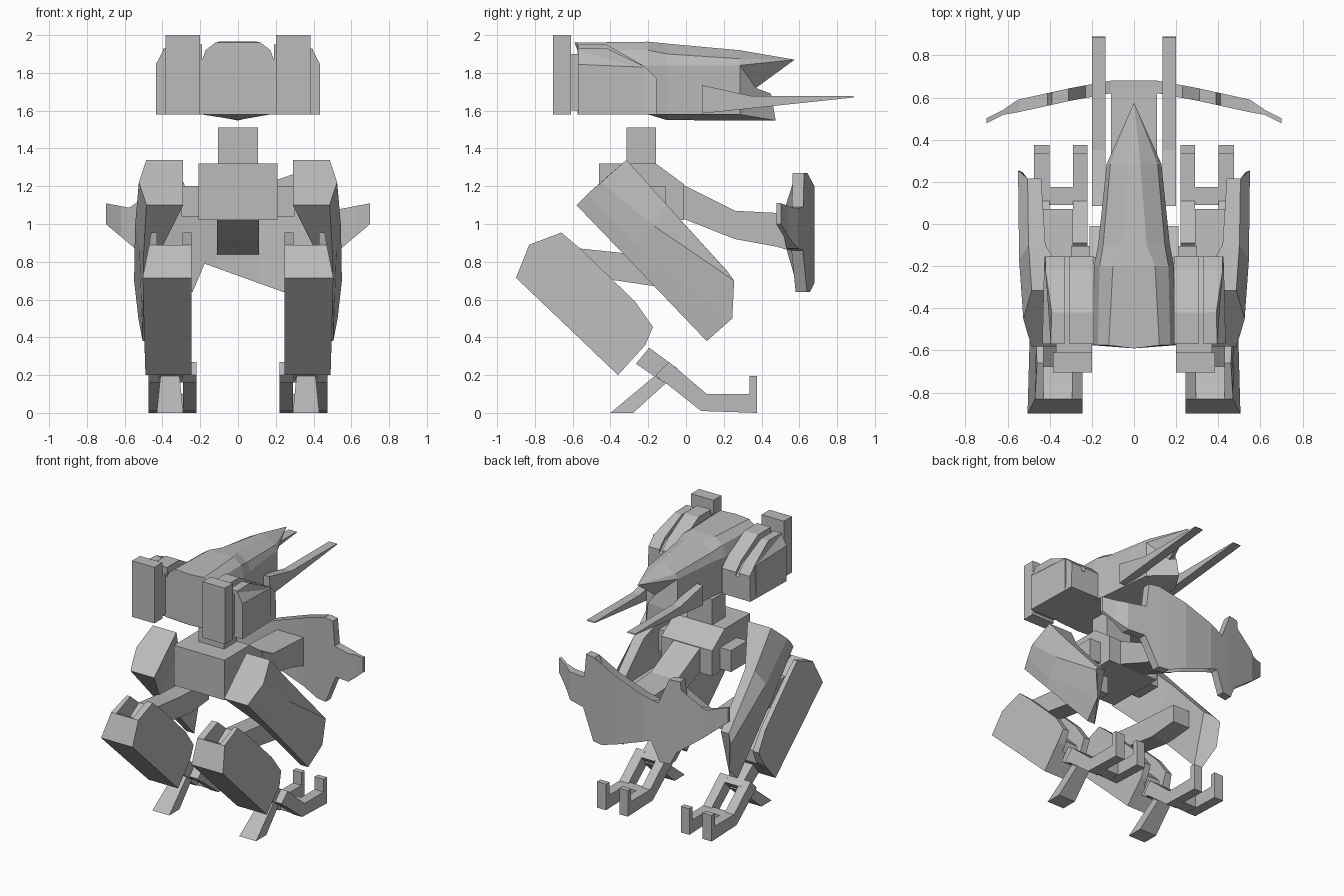
import bpy, bmesh
from mathutils import Vector

old = bpy.data.objects.get("Cube")
if old:
    bpy.data.objects.remove(old, do_unlink=True)

grey = bpy.data.materials.new("light grey metal")
grey.use_nodes = True
GREY = (0.5, 0.5, 0.5, 1)
grey.diffuse_color = GREY
grey.node_tree.nodes["Principled BSDF"].inputs["Base Color"].default_value = GREY


def finish(bm, name):
    bmesh.ops.recalc_face_normals(bm, faces=bm.faces)
    mesh = bpy.data.meshes.new(name)
    bm.to_mesh(mesh)
    bm.free()
    mesh.materials.append(grey)
    obj = bpy.data.objects.new(name, mesh)
    bpy.context.collection.objects.link(obj)
    return obj


def loft(name, rings, mirror=False):
    """Skin rings of points in order and cap both ends; optionally make both sides."""
    for side in ((1, -1) if mirror else (1,)):
        bm = bmesh.new()
        loops = [[bm.verts.new((x * side, y, z)) for x, y, z in r] for r in rings]
        n = len(loops[0])
        for a, b in zip(loops, loops[1:]):
            for i in range(n):
                j = (i + 1) % n
                bm.faces.new((a[i], a[j], b[j], b[i]))
        bm.faces.new(loops[0])
        bm.faces.new(loops[-1])
        label = name if not mirror else ("left_" if side > 0 else "right_") + name
        finish(bm, label)


def prism(name, x0, x1, profile, mirror=False):
    """Sweep a y-z profile sideways; x0 and x1 are numbers or one value per point."""
    def ring(x):
        xs = x if isinstance(x, list) else [x] * len(profile)
        return [(a, y, z) for a, (y, z) in zip(xs, profile)]
    loft(name, [ring(x0), ring(x1)], mirror)


def box(name, x0, x1, y0, y1, z0, z1, mirror=False):
    prism(name, x0, x1, [(y0, z0), (y1, z0), (y1, z1), (y0, z1)], mirror)


# Pelvis, neck and hip joints
prism("pelvis", -0.21, 0.21, [(-0.46, 1.02), (-0.01, 1.02), (-0.01, 1.21),
                              (-0.16, 1.32), (-0.46, 1.32)])
box("neck", -0.105, 0.105, -0.315, -0.16, 1.32, 1.51)
box("hip_joint", 0.2, 0.3, -0.3, -0.105, 1.04, 1.2, True)


# Head hull, tapering to a crest point over a notch and a keel
def hull(y, w, flat, top, shoulder, keel):
    half = [(w, 1.58), (w, 1.84), (w * 0.86, shoulder), (flat, top)]
    right = [(x, y, z) for x, z in half]
    left = [(-x, y, z) for x, z in reversed(half)]
    return [(0, y, keel)] + right + [(0, y, top)] + left


bm = bmesh.new()
stations = [hull(-0.575, 0.2, 0.12, 1.96, 1.92, 1.58),
            hull(-0.2, 0.19, 0.1, 1.965, 1.92, 1.58),
            hull(-0.1, 0.17, 0.06, 1.955, 1.9, 1.55),
            hull(0.285, 0.13, 0.03, 1.92, 1.875, 1.548)]
loops = [[bm.verts.new(p) for p in s] for s in stations]
loops[0][0].co.y = loops[0][5].co.y = -0.59
for a, b in zip(loops, loops[1:]):
    for i in range(10):
        j = (i + 1) % 10
        bm.faces.new((a[i], a[j], b[j], b[i]))
bm.faces.new(loops[0])
end = loops[-1]
tip, notch, lip, keel = [bm.verts.new((0, y, z)) for y, z in
                         [(0.575, 1.87), (0.37, 1.72), (0.45, 1.69), (0.475, 1.548)]]
for idx in ((0, 1, 2, 3, 4, 5), (0, 9, 8, 7, 6, 5)):
    e = [end[i] for i in idx]
    for f in ((e[0], e[1], keel), (e[1], lip, keel), (e[1], e[2], notch, lip),
              (e[2], tip, notch), (e[2], e[3], tip), (e[3], e[4], tip), (e[4], e[5], tip)):
        bm.faces.new(f)
finish(bm, "head")

# Swept horns at the back of the head
prism("horn", 0.135, 0.2, [(0.085, 1.585), (0.89, 1.67), (0.885, 1.677),
                           (0.35, 1.677), (0.085, 1.735)], True)

# Side pods: two cowls with a groove between, and a shield plate in front
pod = [(-0.57, 1.58), (-0.57, 1.93), (-0.42, 1.93), (-0.22, 1.835), (-0.155, 1.77), (-0.155, 1.58)]
low = [(y, z if z < 1.6 else z - 0.03) for y, z in pod]
prism("inner_cowl", 0.19, 0.305, [(y, z + 0.02 if z > 1.9 else z) for y, z in pod], True)
prism("cowl_groove", 0.305, 0.33, low, True)
prism("outer_cowl", 0.33, [0.435, 0.395, 0.39, 0.42, 0.42, 0.425], pod, True)
loft("cowl_side", [[(x, -0.57, z) for x, z in ((0.36, 1.58), (0.435, 1.58), (0.435, 1.845), (0.395, 1.92))],
                   [(x, -0.22, z) for x, z in ((0.36, 1.58), (0.427, 1.58), (0.427, 1.83), (0.41, 1.835))]], True)
box("shield_mount", 0.2, 0.37, -0.61, -0.565, 1.6, 1.9, True)
box("shield_plate", 0.2, 0.385, -0.705, -0.61, 1.58, 2.0, True)

# Thigh armour: ridged on the outside, thinning inward toward the knee
def thigh(pts, xin, xo, xr):
    xs = [xin, xo, xr, (xr + xo) / 2, xo, xin]
    return [(x, y, z) for x, (y, z) in zip(xs, [pts[0]] + pts + [pts[-1]])]


loft("thigh", [
    thigh([(-0.315, 1.34), (-0.45, 1.22), (-0.52, 1.16), (-0.58, 1.1)], 0.29, 0.485, 0.525),
    thigh([(-0.1, 1.1), (-0.17, 0.99), (-0.27, 0.88), (-0.33, 0.84)], 0.42, 0.5, 0.545),
    thigh([(0.215, 0.755), (0.255, 0.7), (0.245, 0.5), (0.11, 0.38)], 0.44, 0.505, 0.55)], True)

# Knee link between thigh and shin
prism("knee_link", 0.29, 0.43, [(-0.7, 0.78), (-0.56, 0.87), (-0.32, 0.845), (0.07, 0.82),
                                (0.07, 0.69), (-0.16, 0.67), (-0.43, 0.71), (-0.6, 0.62)], True)

# Shin: two walls with a channel between
shin = [(-0.9, 0.715), (-0.83, 0.89), (-0.66, 0.955), (-0.56, 0.87), (-0.27, 0.59),
        (-0.175, 0.455), (-0.215, 0.36), (-0.36, 0.2)]
core = [(-0.9, 0.715), (-0.83, 0.89), (-0.76, 0.86), (-0.62, 0.75), (-0.33, 0.5),
        (-0.25, 0.42), (-0.25, 0.33), (-0.36, 0.2)]
prism("shin_inner_wall", 0.245, 0.295, shin, True)
prism("shin_core", 0.295, 0.43, core, True)
prism("shin_outer_wall", 0.43, [0.505, 0.47, 0.46, 0.465, 0.47, 0.48, 0.495, 0.49], shin, True)

# Feet: ankle, heel, two upturned toes and their crossbars
prism("ankle", 0.29, 0.42, [(-0.265, 0.26), (-0.195, 0.345), (-0.045, 0.235), (-0.115, 0.16)], True)
loft("heel", [[(0.29, -0.4, 0), (0.43, -0.4, 0), (0.43, -0.28, 0), (0.29, -0.28, 0)],
              [(0.31, -0.16, 0.2), (0.41, -0.16, 0.2), (0.41, -0.07, 0.19), (0.31, -0.07, 0.19)]], True)
toe = [(-0.16, 0.2), (-0.09, 0.27), (0.11, 0.1), (0.335, 0.1), (0.335, 0.195),
       (0.375, 0.195), (0.375, 0.0), (0.08, 0.01)]
prism("inner_toe", 0.22, 0.29, toe, True)
prism("outer_toe", 0.4, 0.475, toe, True)
box("toe_crossbar", 0.28, 0.41, 0.09, 0.175, 0.01, 0.1, True)
prism("ankle_crossbar", 0.22, 0.475, [(-0.16, 0.2), (-0.09, 0.27), (-0.05, 0.23), (-0.12, 0.16)], True)

# Tail boom
prism("tail_boom", -0.11, 0.11, [(-0.02, 1.21), (0.26, 1.07), (0.65, 1.05), (0.65, 0.83),
                                 (0.48, 0.88), (0.26, 0.92), (-0.02, 1.03)])

# Tail fin: bent plate with a spike above and below on each side
half = [(0.11, 1.05), (0.23, 1.08), (0.31, 1.27), (0.39, 1.27), (0.41, 1.09), (0.545, 1.08),
        (0.7, 1.11), (0.7, 1.0), (0.545, 0.87), (0.42, 0.86), (0.32, 0.64), (0.24, 0.64),
        (0.177, 0.79), (0.11, 0.83)]
outline = half + [(-x, z) for x, z in reversed(half)]
bm = bmesh.new()
bm.faces.new([bm.verts.new((x, 0, z)) for x, z in outline])
bends = [(0, 0.65), (0.11, 0.65), (0.3, 0.615), (0.55, 0.56), (0.62, 0.53), (0.7, 0.49)]
bmesh.ops.triangulate(bm, faces=bm.faces)
for x, _ in bends[1:-1]:
    for s in (1, -1):
        bmesh.ops.bisect_plane(bm, geom=bm.verts[:] + bm.edges[:] + bm.faces[:],
                               plane_co=(x * s, 0, 0), plane_no=(1, 0, 0))
bmesh.ops.dissolve_limit(bm, angle_limit=0.01, verts=[], edges=[])
made = bmesh.ops.extrude_face_region(bm, geom=bm.faces[:])["geom"]
back = {v for v in made if isinstance(v, bmesh.types.BMVert)}
for v in bm.verts:
    ax = min(abs(v.co.x), 0.6999)
    for (xa, ya), (xb, yb) in zip(bends, bends[1:]):
        if xa <= ax < xb:
            mid = ya + (yb - ya) * (ax - xa) / (xb - xa)
            thick = 0.03 if ax < 0.6 else 0.012
            v.co.y = mid + (thick if v in back else -thick)
            break
finish(bm, "tail_fin")
